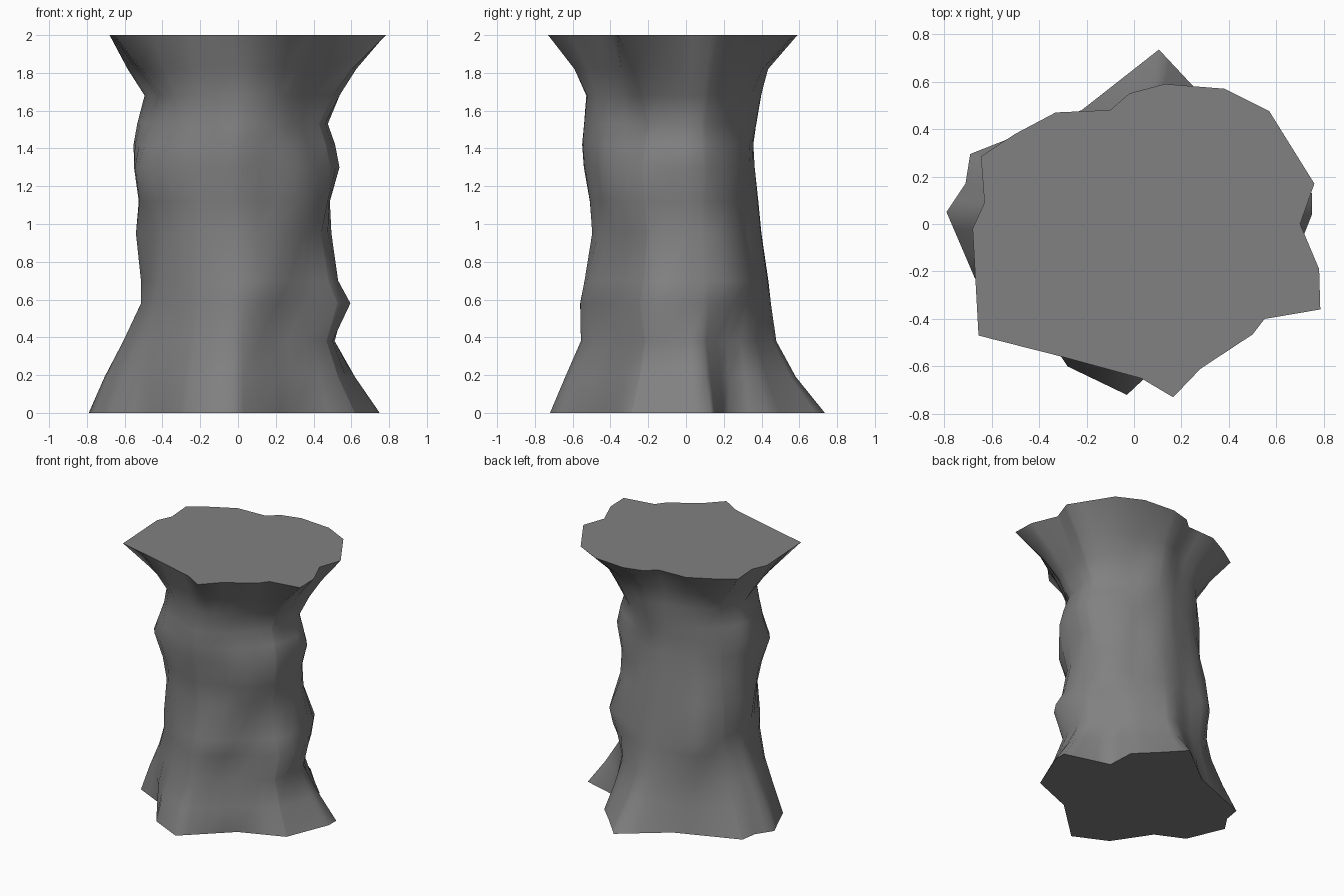
import bpy, bmesh, math
from mathutils import Vector, noise

if "Cube" in bpy.data.objects:
    bpy.data.objects.remove(bpy.data.objects["Cube"])

# Outlines of the two broken ends (x, y), anticlockwise
TOP = [(.70, 0), (.76, .17), (.57, .475), (.38, .57), (.13, .59), (-.02, .55), (-.10, .48),
       (-.33, .47), (-.5, .38), (-.645, .285), (-.63, .09), (-.68, -.02), (-.655, -.47),
       (-.30, -.56), (.03, -.65), (.165, -.73), (.28, -.61), (.50, -.465), (.55, -.40),
       (.785, -.36), (.78, -.19)]
BOTTOM = [(.75, .04), (.75, .13), (.405, .227), (.395, .436), (.25, .58), (.105, .735), (-.22, .48),
          (-.69, .295), (-.71, .17), (-.79, .05), (-.67, -.23), (-.46, -.33), (-.28, -.60),
          (-.03, -.72), (.29, -.42), (.617, -.29)]
# z, reach to -x, +x, -y, +y, share of top outline, share of bottom outline
RINGS = [(.19, .62, .49, .56, .43, 0, .5), (.38, .56, .46, .52, .42, 0, .2),
         (.58, .505, .52, .55, .44, 0, .06), (.7, .51, .51, .54, .44, 0, 0),
         (.95, .545, .49, .495, .40, 0, 0), (1.12, .54, .50, .515, .38, 0, 0),
         (1.3, .54, .545, .54, .36, 0, 0), (1.42, .54, .52, .54, .355, 0, 0),
         (1.53, .52, .475, .53, .36, .03, 0), (1.68, .45, .52, .51, .36, .15, 0),
         (1.82, .51, .55, .53, .34, .4, 0)]
# Local lumps and hollows: direction in degrees, z, amount
LUMPS = [(-65, .4, -.07), (-14, .58, .1), (-45, .65, -.04), (-38, 1.1, .05), (30, .66, .07),
         (140, .68, .09), (140, 1.0, .04), (213, 1.28, .075), (-42, 1.65, -.05),
         (210, 1.7, -.03), (210, .95, -.02)]


def outline_radius(poly, a):
    """Distance from the centre to the outline in direction a."""
    d = Vector((math.cos(a), math.sin(a)))
    best = 0
    for i, p in enumerate(poly):
        p, q = Vector(p), Vector(poly[(i + 1) % len(poly)])
        e = q - p
        den = d.x * e.y - d.y * e.x
        if abs(den) < 1e-9:
            continue
        t = (p.x * e.y - p.y * e.x) / den
        s = (p.x * d.y - p.y * d.x) / den
        if t > 0 and -1e-4 <= s <= 1.0001:
            best = max(best, t)
    return best


def trunk_radius(ring, a):
    """Lopsided oval with lumps, blended towards the end outlines."""
    z, xm, xp, ym, yp, wt, wb = ring
    c, s = math.cos(a), math.sin(a)
    rx, ry = (xp if c > 0 else xm), (yp if s > 0 else ym)
    r = 1 / math.hypot(c / rx, s / ry)
    r -= .02 * abs(math.sin(2 * a))
    r += .03 * noise.noise(Vector((c * 2.5, s * 2.5, z * 3)))
    for deg, lz, amount in LUMPS:
        turn = (math.degrees(a) - deg + 180) % 360 - 180
        r += amount * math.exp(-(turn / 17) ** 2 - ((z - lz) / .14) ** 2)
    return r * (1 - wt - wb) + wt * outline_radius(TOP, a) + wb * outline_radius(BOTTOM, a)


# One column of vertices for every outline corner, with wide gaps halved
angles = []
for a in sorted(math.atan2(y, x) for x, y in TOP + BOTTOM):
    if angles and a - angles[-1] > .25:
        angles.append((a + angles[-1]) / 2)
    if not angles or a - angles[-1] > .004:
        angles.append(a)

bm = bmesh.new()


def add_ring(z, radius):
    return [bm.verts.new((radius(a) * math.cos(a), radius(a) * math.sin(a), z)) for a in angles]


rings = [add_ring(0, lambda a: outline_radius(BOTTOM, a))]
for ring in RINGS:
    rings.append(add_ring(ring[0], lambda a: trunk_radius(ring, a)))
rings.append(add_ring(2, lambda a: outline_radius(TOP, a)))

# Rough side wall
n = len(angles)
for lo, hi in zip(rings, rings[1:]):
    for i in range(n):
        j = (i + 1) % n
        bm.faces.new((lo[i], lo[j], hi[j], hi[i])).smooth = True

# Flat ends with sharp rims
for cap in (bm.faces.new(rings[0][::-1]), bm.faces.new(rings[-1])):
    for e in cap.edges:
        e.smooth = False

mesh = bpy.data.meshes.new("rock_pillar")
bm.to_mesh(mesh)
bm.free()
pillar = bpy.data.objects.new("rock_pillar", mesh)
bpy.context.collection.objects.link(pillar)

stone = bpy.data.materials.new("dark grey stone")
stone.diffuse_color = (.22, .22, .22, 1)
stone.use_nodes = True
stone.node_tree.nodes["Principled BSDF"].inputs["Base Color"].default_value = stone.diffuse_color
mesh.materials.append(stone)
